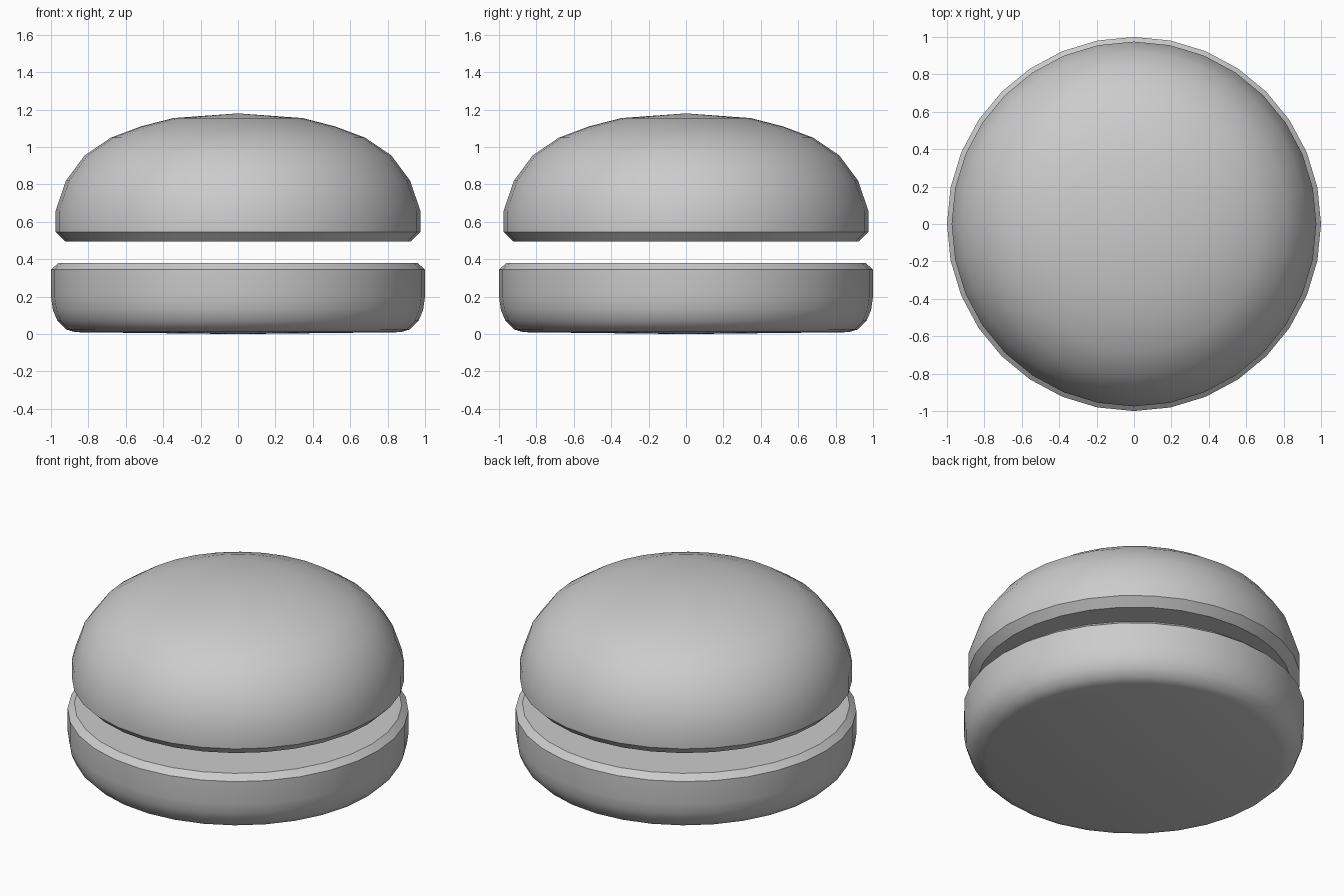
import bpy
import bmesh
from math import radians

cube = bpy.data.objects.get("Cube")
if cube:
    bpy.data.objects.remove(cube, do_unlink=True)

SIDES = 32

# Single plain grey
grey = bpy.data.materials.new("plain grey")
grey.use_nodes = True
colour = (0.6, 0.6, 0.6, 1)
grey.diffuse_color = colour
grey.node_tree.nodes["Principled BSDF"].inputs["Base Color"].default_value = colour


def lathe(name, profile):
    """Spin a (radius, height) profile, which starts and ends on the axis."""
    bm = bmesh.new()
    verts = [bm.verts.new((r, 0, z)) for r, z in profile]
    edges = [bm.edges.new(pair) for pair in zip(verts, verts[1:])]
    bmesh.ops.spin(bm, geom=verts + edges, cent=(0, 0, 0), axis=(0, 0, 1),
                   angle=radians(360), steps=SIDES)
    bmesh.ops.remove_doubles(bm, verts=bm.verts, dist=0.0005)
    bmesh.ops.recalc_face_normals(bm, faces=bm.faces)
    mesh = bpy.data.meshes.new(name)
    bm.to_mesh(mesh)
    bm.free()
    mesh.materials.append(grey)
    obj = bpy.data.objects.new(name, mesh)
    bpy.context.collection.objects.link(obj)
    bpy.ops.object.select_all(action="DESELECT")
    obj.select_set(True)
    bpy.context.view_layer.objects.active = obj
    bpy.ops.object.shade_smooth_by_angle(angle=radians(30))
    return obj


# Bottom bun: rounded underside, straight wall, bevelled flat top
lathe("bottom_bun", [
    (0, 0), (0.87, 0.01), (0.92, 0.025), (0.965, 0.07), (0.99, 0.13),
    (1, 0.2), (1, 0.345), (0.96, 0.38), (0, 0.38)])

# Top bun: flat bevelled underside and domed crown
lathe("top_bun", [
    (0, 0.495), (0.925, 0.495), (0.975, 0.545), (0.975, 0.66), (0.92, 0.82),
    (0.82, 0.955), (0.68, 1.05), (0.52, 1.11), (0.345, 1.155), (0, 1.18)])
